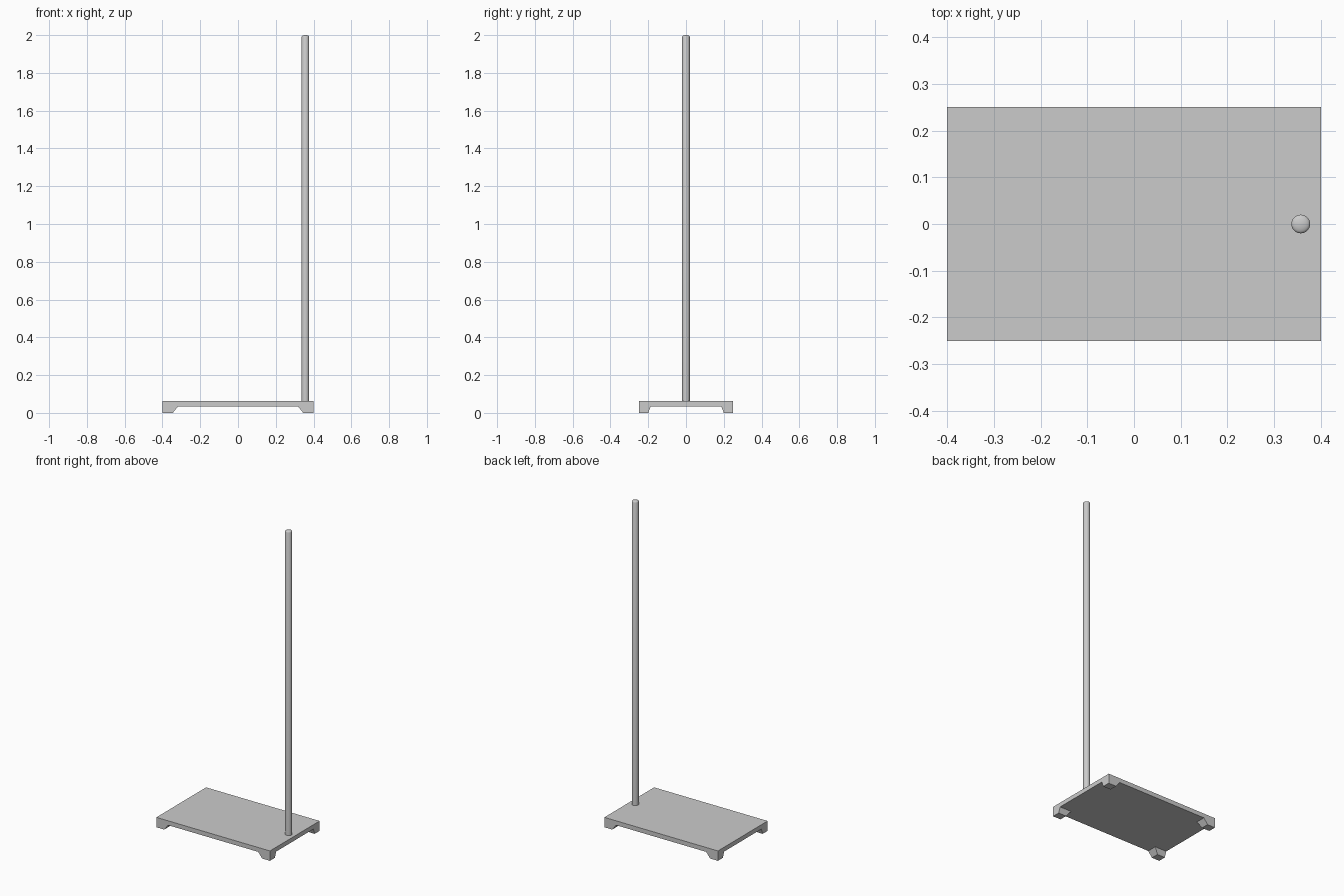
import bpy
import bmesh
import math

cube = bpy.data.objects.get("Cube")
if cube:
    bpy.data.objects.remove(cube, do_unlink=True)

grey = bpy.data.materials.new("light grey metal")
grey.use_nodes = True
colour = (0.6, 0.6, 0.6, 1)
grey.diffuse_color = colour
grey.node_tree.nodes["Principled BSDF"].inputs["Base Color"].default_value = colour

HALF_X, HALF_Y = 0.4, 0.25
UNDER, TOP = 0.035, 0.063


def add_object(name, bm):
    bmesh.ops.recalc_face_normals(bm, faces=bm.faces)
    mesh = bpy.data.meshes.new(name)
    bm.to_mesh(mesh)
    bm.free()
    mesh.materials.append(grey)
    obj = bpy.data.objects.new(name, mesh)
    bpy.context.collection.objects.link(obj)
    return obj


def add_block(name, low, high):
    """Block between two rectangles, each given as (x0, x1, y0, y1, z)."""
    bm = bmesh.new()
    rings = []
    for x0, x1, y0, y1, z in (low, high):
        corners = ((x0, y0), (x1, y0), (x1, y1), (x0, y1))
        rings.append([bm.verts.new((x, y, z)) for x, y in corners])
    a, b = rings
    bm.faces.new(a)
    bm.faces.new(b)
    for i in range(4):
        j = (i + 1) % 4
        bm.faces.new((a[i], a[j], b[j], b[i]))
    return add_object(name, bm)


# Base plate
plate = (-HALF_X, HALF_X, -HALF_Y, HALF_Y)
add_block("base_plate", (*plate, UNDER), (*plate, TOP))

# Corner feet, tapered on the two inner sides
for side, sx in (("right", -1), ("left", 1)):
    for end, sy in (("front", -1), ("back", 1)):
        x, y = sx * HALF_X, sy * HALF_Y
        add_block(f"{end}_{side}_foot",
                  (x, x - sx * 0.055, y, y - sy * 0.05, 0),
                  (x, x - sx * 0.083, y, y - sy * 0.063, UNDER))

# Upright rod with a softly rounded tip
RADIUS, TIP, SEGMENTS = 0.02, 0.008, 32
profile = [(RADIUS, TOP - 0.01)]
for step in range(5):
    angle = math.radians(step * 20)
    profile.append((RADIUS * math.cos(angle), 2 - TIP + TIP * math.sin(angle)))
profile.append((0, 2))
bm = bmesh.new()
verts = [bm.verts.new((r, 0, z)) for r, z in profile]
edges = [bm.edges.new(pair) for pair in zip(verts, verts[1:])]
bmesh.ops.spin(bm, geom=verts + edges, cent=(0, 0, 0), axis=(0, 0, 1),
               angle=math.tau, steps=SEGMENTS, use_duplicate=False)
bmesh.ops.remove_doubles(bm, verts=bm.verts, dist=0.0001)
rod = add_object("upright_rod", bm)
rod.location.x = 0.357
bpy.context.view_layer.objects.active = rod
rod.select_set(True)
bpy.ops.object.shade_smooth_by_angle(angle=math.radians(40))
